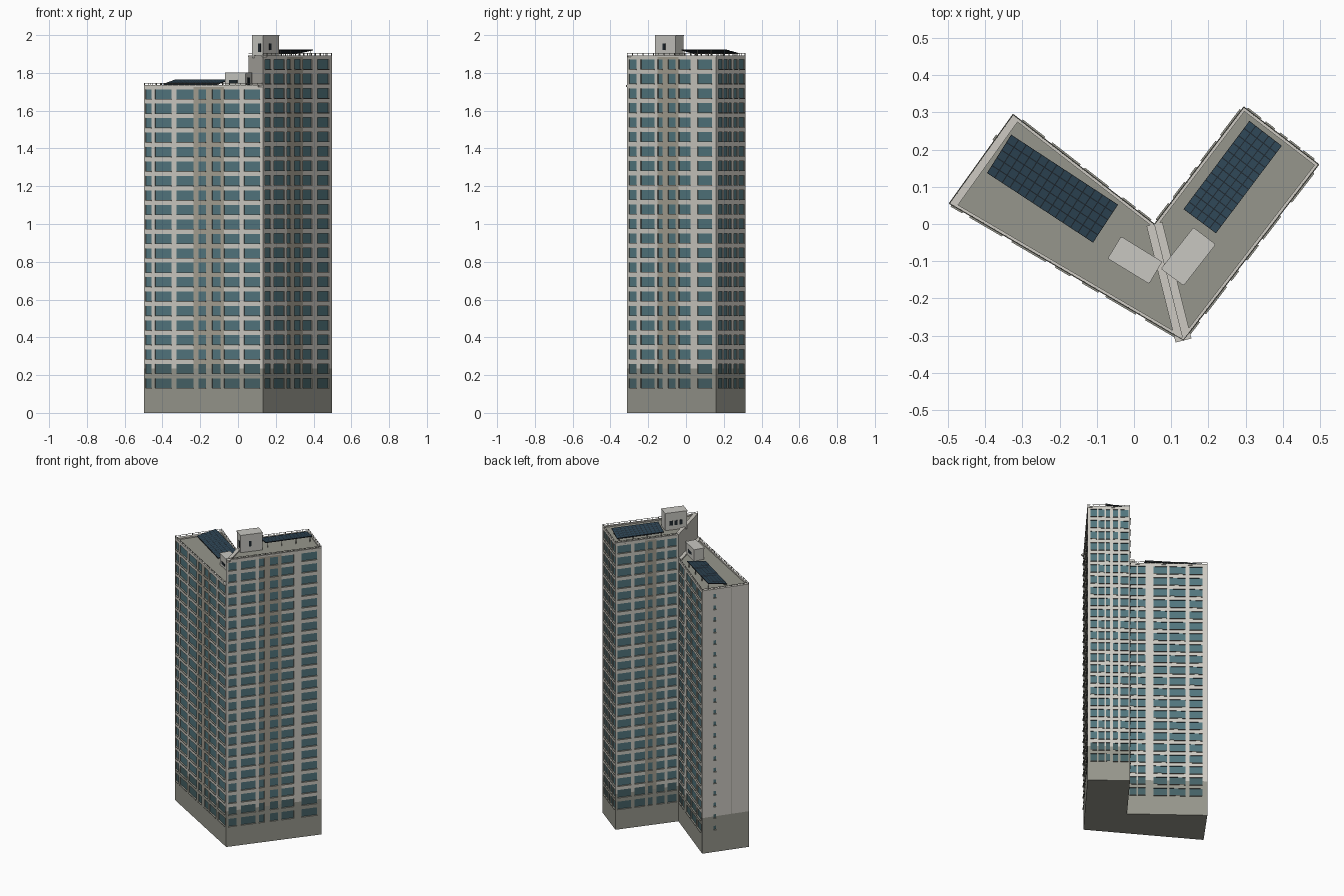
import bpy, bmesh, math
from mathutils import Vector

if "Cube" in bpy.data.objects:
    bpy.data.objects.remove(bpy.data.objects["Cube"])


def lin(c):
    c /= 255
    return c / 12.92 if c <= 0.04045 else ((c + 0.055) / 1.055) ** 2.4


def material(name, r, g, b):
    m = bpy.data.materials.new(name)
    m.diffuse_color = (lin(r), lin(g), lin(b), 1)
    m.use_nodes = True
    m.node_tree.nodes["Principled BSDF"].inputs["Base Color"].default_value = m.diffuse_color
    return m


MATS = [material("pale_wall", 205, 202, 194), material("podium_grey", 150, 150, 140),
        material("teal_glass", 82, 118, 126), material("shaded_glass", 70, 98, 102),
        material("taupe_bay", 166, 160, 146), material("solar_blue", 45, 68, 84),
        material("dark_frame", 30, 39, 46), material("cabin_grey", 200, 199, 193)]
WALL, GREY, GLASS, SHADE, TAUPE, SOLAR, DARK, CABIN = range(8)


def finish(bm, name, fix=False):
    if fix:
        bmesh.ops.recalc_face_normals(bm, faces=bm.faces)
    me = bpy.data.meshes.new(name)
    bm.to_mesh(me)
    bm.free()
    for m in MATS:
        me.materials.append(m)
    ob = bpy.data.objects.new(name, me)
    bpy.context.collection.objects.link(ob)
    return ob


def face(bm, pts, mat):
    f = bm.faces.new([bm.verts.new(p) for p in pts])
    f.material_index = mat
    return f


def prism(bm, poly, z0, z1, mat):
    lo = [bm.verts.new((p[0], p[1], z0)) for p in poly]
    hi = [bm.verts.new((p[0], p[1], z1)) for p in poly]
    n = len(poly)
    fs = [bm.faces.new(lo[::-1]), bm.faces.new(hi)]
    fs += [bm.faces.new((lo[i], lo[(i + 1) % n], hi[(i + 1) % n], hi[i])) for i in range(n)]
    for f in fs:
        f.material_index = mat


def beam(bm, p, q, inner, outer, z0, z1, mat):
    """Box along p-q, reaching inwards and outwards from that line."""
    p, q = Vector(p), Vector(q)
    d = (q - p).normalized()
    n = Vector((d.y, -d.x))
    prism(bm, [p + n * outer, q + n * outer, q - n * inner, p - n * inner][::-1], z0, z1, mat)


BASE, BAND, DEPTH = 0.12, 0.235, 0.005


def facade(bm, sills, p, q, top, floors, cols, bay=(2, 2), win=(0.16, 0.82)):
    """Wall from p to q with a grid of recessed windows."""
    p, q = Vector(p), Vector(q)
    d = (q - p).normalized()
    n = Vector((d.y, -d.x))

    def at(t, z, depth=0.0):
        v = p.lerp(q, t) - n * depth
        return (v.x, v.y, z)

    def wall(t0, t1, z0, z1):
        tm = (t0 + t1) / 2
        mat = TAUPE if bay[0] < tm < bay[1] else WALL
        for a, b, m in ((z0, min(z1, BAND), GREY), (max(z0, BAND), z1, mat)):
            if b > a:
                face(bm, (at(t0, a), at(t1, a), at(t1, b), at(t0, b)), m)

    wall(0, 1, 0, BASE)
    if not cols:
        wall(0, 1, BASE, top)
        return
    step = (top - BASE) / floors
    ts = [0] + [t for c in cols for t in c] + [1]
    for i in range(len(ts) - 1):
        t0, t1 = ts[i], ts[i + 1]
        if i % 2 == 0:
            wall(t0, t1, BASE, top)
            continue
        for k in range(floors):
            z = BASE + k * step
            a, b = z + win[0] * step, z + win[1] * step
            wall(t0, t1, z, a)
            wall(t0, t1, b, z + step)
            out = [at(t0, a), at(t1, a), at(t1, b), at(t0, b)]
            ins = [at(t0, a, DEPTH), at(t1, a, DEPTH), at(t1, b, DEPTH), at(t0, b, DEPTH)]
            face(bm, ins, SHADE if k < 2 else GLASS)
            for j in range(4):
                face(bm, (out[j], out[(j + 1) % 4], ins[(j + 1) % 4], ins[j]), DARK if j == 2 else GREY)
            beam(sills, at(t0, 0)[:2], at(t1, 0)[:2], 0.0, 0.005, a - 0.004, a, GREY)


# Footprint corners of the two wings
A, B, C = (-0.497, 0.055), (-0.325, 0.295), (0.055, 0.0)
D, E, F = (0.133, -0.313), (0.497, 0.16), (0.295, 0.315)

# Each side: window columns, darker bay range, window height range
front_left = ([(.01, .06), (.09, .23), (.27, .415), (.455, .52), (.57, .64), (.67, .80), (.84, .975)], (.43, .66))
inner_left = ([(.03, .12), (.14, .23), (.33, .50), (.53, .73), (.78, .94)],)
end_left = ([(.24, .30)], (2, 2), (.35, .68))
front_right = ([(.025, .11), (.155, .31), (.345, .40), (.46, .545), (.58, .71), (.79, .955)], (.33, .57))
end_right = ([(.07, .22), (.26, .40), (.43, .53), (.60, .72), (.78, .96)],)
inner_right = ([(.03, .25), (.30, .47), (.52, .59), (.65, .78), (.83, .97)], (.48, .64))
blank = ([],)

WINGS = [("left_wing", 1.727, 21, [(A, D, front_left), (D, C, blank), (C, B, inner_left), (B, A, end_left)]),
         ("right_wing", 1.885, 23, [(D, E, front_right), (E, F, end_right), (F, C, inner_right), (C, D, blank)])]

for name, top, floors, sides in WINGS:
    # Walls, windows, roof deck and underside
    body, sills = bmesh.new(), bmesh.new()
    for p, q, spec in sides:
        facade(body, sills, p, q, top, floors, *spec)
    ring = [s[0] for s in sides]
    face(body, [(x, y, top) for x, y in ring], GREY)
    face(body, [(x, y, 0) for x, y in ring[::-1]], GREY)
    finish(body, name)
    finish(sills, name + "_window_sills", True)

    # Parapet and thin roof railing
    par, rail = bmesh.new(), bmesh.new()
    for p, q, spec in sides:
        wide = 0.022 if spec in (end_left, blank) else 0.009
        beam(par, p, q, wide, 0.001, top - 0.002, top + 0.008, WALL)
        if spec is blank:
            continue
        beam(rail, p, q, 0.002, 0.0, top + 0.017, top + 0.019, GREY)
        p, q = Vector(p), Vector(q)
        count = round((q - p).length / 0.035)
        step = (q - p) / count
        for i in range(count):
            a = p + step * i
            beam(rail, a, a + step.normalized() * 0.003, 0.003, 0.0, top, top + 0.018, GREY)
    finish(par, name + "_parapet", True)
    finish(rail, name + "_railing", True)

# Vertical joint on the plain end wall
bm = bmesh.new()
b, a = Vector(B), Vector(A)
beam(bm, b.lerp(a, .62), b.lerp(a, .628), 0.0, 0.001, BAND, 1.727, GREY)
finish(bm, "end_wall_joint", True)


def cabin(name, poly, z0, z1, openings):
    """Rooftop cabin; openings are (side, t0, t1, low, high) plates."""
    bm = bmesh.new()
    prism(bm, poly, z0, z1, CABIN)
    for s, t0, t1, lo, hi in openings:
        p, q = Vector(poly[s]), Vector(poly[(s + 1) % 4])
        beam(bm, p.lerp(q, t0), p.lerp(q, t1), 0.0, 0.002, lo, hi, DARK)
    h = z1 - 0.006
    for s in range(4):
        beam(bm, poly[s], poly[(s + 1) % 4], 0.0, 0.002, h, z1, CABIN)
    finish(bm, name, True)


cabin("low_roof_cabin", [(-.068, -.092), (.04, -.158), (.073, -.102), (-.034, -.036)], 1.72, 1.803,
      [(0, .2, .6, 1.745, 1.762), (1, .35, .65, 1.735, 1.775), (2, .3, .7, 1.75, 1.77)])
cabin("high_roof_cabin", [(.075, -.12), (.133, -.163), (.217, -.055), (.16, -.012)], 1.88, 2.0,
      [(0, .55, .8, 1.91, 1.955), (1, .38, .5, 1.92, 1.955), (3, .2, .34, 1.915, 1.945),
       (3, .42, .56, 1.915, 1.945), (3, .64, .78, 1.915, 1.945)])


def solar(name, lo0, lo1, hi0, hi1, roof, nu, nv):
    """Tilted array between a low edge and a high edge."""
    lo0, lo1, hi0, hi1 = map(Vector, (lo0, lo1, hi0, hi1))
    bm = bmesh.new()

    def at(u, v, dz=0.0):
        r = lo0.lerp(lo1, u).lerp(hi0.lerp(hi1, u), v)
        return bm.verts.new((r.x, r.y, r.z + dz))

    uv = [(0, 0), (1, 0), (1, 1), (0, 1)]
    lower, upper = [at(u, v, -0.005) for u, v in uv], [at(u, v) for u, v in uv]
    fs = [bm.faces.new(lower[::-1]), bm.faces.new(upper)]
    fs += [bm.faces.new((lower[i], lower[(i + 1) % 4], upper[(i + 1) % 4], upper[i])) for i in range(4)]
    for f in fs:
        f.material_index = DARK
    g = 0.06
    for i in range(nu):
        for j in range(nv):
            f = bm.faces.new([at((i + g + u * (1 - 2 * g)) / nu, (j + g + v * (1 - 2 * g)) / nv, 0.001)
                              for u, v in uv])
            f.material_index = SOLAR
    # Support legs below the high edge and the low edge
    for u in (0.05, 0.35, 0.65, 0.95):
        for v in (0.06, 0.94):
            r = lo0.lerp(lo1, u).lerp(hi0.lerp(hi1, u), v)
            beam(bm, (r.x - .002, r.y), (r.x + .002, r.y), .002, .002, roof, r.z - 0.003, GREY)
    finish(bm, name, False)
    me = bpy.data.objects[name].data
    # Keep every panel facing the sky
    for p in me.polygons:
        if p.material_index == SOLAR and p.normal.z < 0:
            p.flip()


solar("left_solar_array", (-.395, .137, 1.742), (-.11, -.05, 1.742),
      (-.33, .24, 1.765), (-.043, .052, 1.765), 1.727, 14, 5)
solar("right_solar_array", (.31, .277, 1.905), (.133, .04, 1.905),
      (.397, .21, 1.924), (.22, -.025, 1.924), 1.885, 12, 5)
